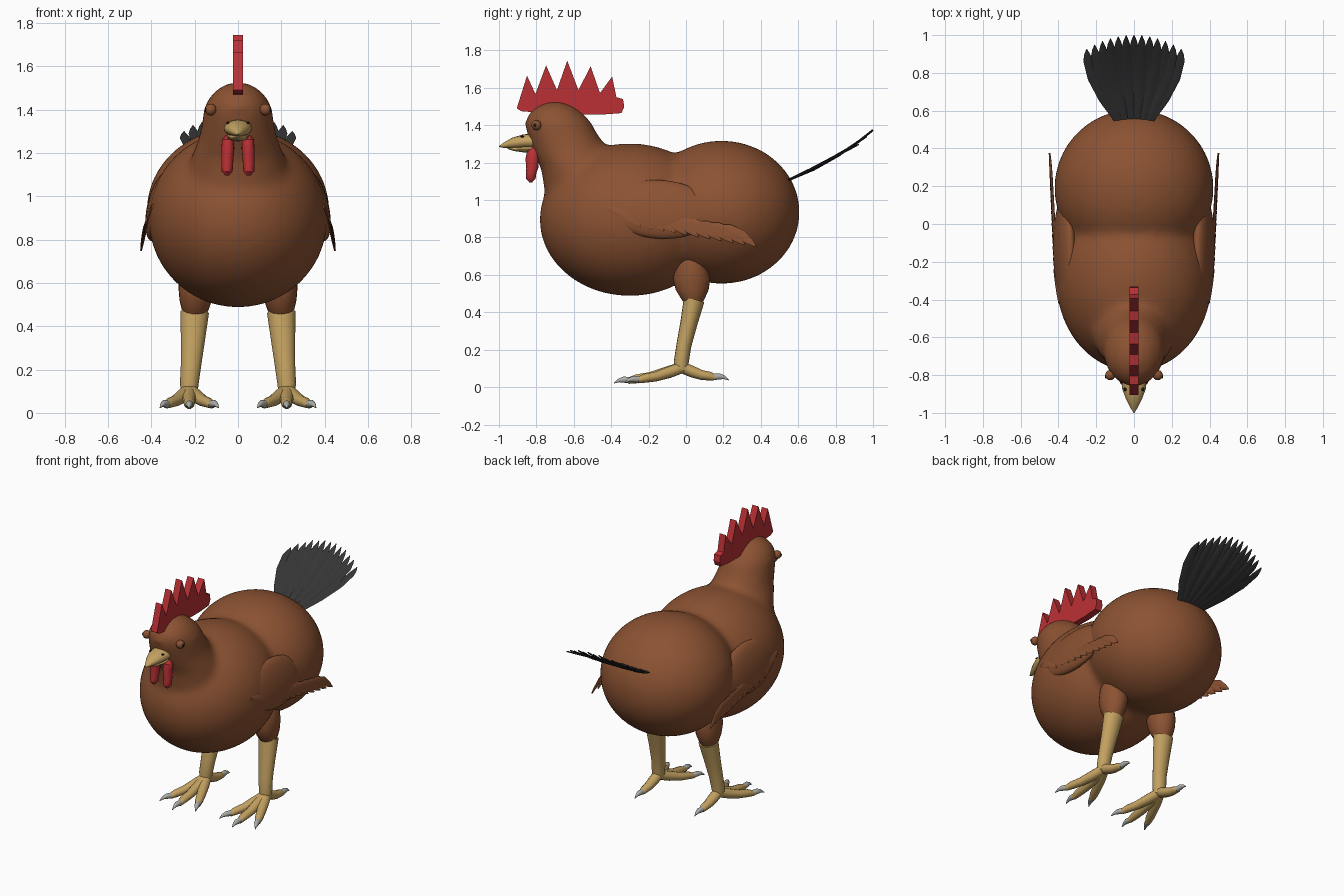
import bpy, bmesh, math
from mathutils import Vector, Matrix

if "Cube" in bpy.data.objects:
    bpy.data.objects.remove(bpy.data.objects["Cube"])


def material(name, rgb):
    m = bpy.data.materials.new(name)
    m.diffuse_color = (*rgb, 1)
    m.use_nodes = True
    m.node_tree.nodes["Principled BSDF"].inputs["Base Color"].default_value = m.diffuse_color
    return m


BROWN = material("brown_plumage", (0.26, 0.085, 0.032))
RED = material("red_skin", (0.50, 0.03, 0.035))
HORN = material("tan_horn", (0.55, 0.36, 0.12))
BLACK = material("black_feather", (0.035, 0.035, 0.035))
GREY = material("grey_claw", (0.42, 0.42, 0.40))
DARK = material("dark_spot", (0.01, 0.008, 0.006))


def finish(name, bm, mat, angle=40):
    bmesh.ops.recalc_face_normals(bm, faces=bm.faces)
    me = bpy.data.meshes.new(name)
    bm.to_mesh(me)
    bm.free()
    me.materials.append(mat)
    ob = bpy.data.objects.new(name, me)
    bpy.context.collection.objects.link(ob)
    bpy.ops.object.select_all(action='DESELECT')
    ob.select_set(True)
    bpy.context.view_layer.objects.active = ob
    bpy.ops.object.shade_smooth_by_angle(angle=math.radians(angle))
    return ob


def tube(bm, stations, n=16, ref=(0, 0, 1), axis=None):
    """Loft elliptical rings; station = (x, y, z, half width, half depth)."""
    pts = [Vector(s[:3]) for s in stations]
    rings = []
    for i, s in enumerate(stations):
        t = Vector(axis) if axis else pts[min(i + 1, len(pts) - 1)] - pts[max(i - 1, 0)]
        t.normalize()
        u = t.cross(Vector(ref)).normalized()
        v = u.cross(t)
        rings.append([bm.verts.new(pts[i] + u * s[3] * math.cos(a) + v * s[4] * math.sin(a))
                      for a in (2 * math.pi * k / n for k in range(n))])
    for a, b in zip(rings, rings[1:]):
        for k in range(n):
            bm.faces.new((a[k], a[(k + 1) % n], b[(k + 1) % n], b[k]))
    bm.faces.new(rings[0][::-1])
    bm.faces.new(rings[-1])


def ellipsoid(bm, centre, radii, rot=None, seg=24):
    m = Matrix.Translation(centre) @ (rot or Matrix()) @ Matrix.Diagonal((*radii, 1))
    bmesh.ops.create_uvsphere(bm, u_segments=seg, v_segments=seg // 2 + 2, radius=1, matrix=m)


# Body, neck and head fused into one soft skin
bm = bmesh.new()
ellipsoid(bm, (0, -0.30, 0.895), (0.412, 0.483, 0.408), seg=56)
ellipsoid(bm, (0, 0.19, 0.935), (0.422, 0.418, 0.383), seg=56)
neck = [(1.0, -0.50, 0.26, 0.25), (1.17, -0.57, 0.22, 0.205), (1.27, -0.62, 0.18, 0.205),
        (1.36, -0.665, 0.163, 0.187), (1.41, -0.683, 0.157, 0.18), (1.46, -0.695, 0.13, 0.15),
        (1.50, -0.70, 0.09, 0.10), (1.52, -0.70, 0.05, 0.055), (1.528, -0.70, 0.01, 0.01)]
tube(bm, [(0, y, z, rx, ry) for z, y, rx, ry in neck], 40, (0, 1, 0), (0, 0, 1))
body = finish("body", bm, BROWN)
rm = body.modifiers.new("fuse", 'REMESH')
rm.mode = 'VOXEL'
rm.voxel_size = 0.022
rm.use_smooth_shade = True
sm = body.modifiers.new("soften", 'SMOOTH')
sm.factor = 0.5
sm.iterations = 10

# Comb: extruded serrated outline
outline = [(-0.905, 1.49), (-0.85, 1.665), (-0.805, 1.567), (-0.748, 1.72), (-0.69, 1.588),
           (-0.635, 1.745), (-0.575, 1.588), (-0.51, 1.715), (-0.46, 1.572), (-0.395, 1.66),
           (-0.372, 1.55), (-0.337, 1.54), (-0.33, 1.50), (-0.345, 1.465), (-0.45, 1.457),
           (-0.70, 1.46), (-0.88, 1.475)]
bm = bmesh.new()
face = bm.faces.new([bm.verts.new((-0.023, y, z)) for y, z in outline])
ext = bmesh.ops.extrude_face_region(bm, geom=[face])
bmesh.ops.translate(bm, vec=(0.046, 0, 0),
                    verts=[v for v in ext["geom"] if isinstance(v, bmesh.types.BMVert)])
finish("comb", bm, RED, 25)

# Beak halves
bm = bmesh.new()
tube(bm, [(0, -0.80, 1.315, 0.066, 0.042), (0, -0.87, 1.313, 0.064, 0.038),
          (0, -0.93, 1.304, 0.041, 0.029), (0, -0.975, 1.293, 0.018, 0.014),
          (0, -1.0, 1.286, 0.002, 0.002)], 16, axis=(0, -1, 0))
finish("upper_beak", bm, HORN)
bm = bmesh.new()
tube(bm, [(0, -0.80, 1.275, 0.052, 0.022), (0, -0.87, 1.273, 0.045, 0.018),
          (0, -0.92, 1.274, 0.028, 0.012), (0, -0.955, 1.278, 0.004, 0.004)], 16, axis=(0, -1, 0))
finish("lower_beak", bm, HORN)

# Tail: fan of pointed feathers
bm = bmesh.new()
COUNT = 13
for i in range(COUNT):
    t = 2 * i / (COUNT - 1) - 1
    st = []
    for f, w in ((0, 0.016), (0.3, 0.026), (0.6, 0.029), (0.85, 0.025), (0.94, 0.014), (1, 0.002)):
        spread = 0.09 + 0.15 * math.sin(f * math.pi / 2)
        st.append((spread * t + 0.01 * t * f, 0.55 + f * (0.45 - 0.075 * t * t),
                   1.105 + f * (0.268 - 0.075 * t * t) - 0.03 * math.sin(math.pi * f) * (1 - t * t)
                   + 0.005 * (i % 2), w, 0.004))
    tube(bm, st, 6)
finish("tail_feathers", bm, BLACK)

for side, s in (("right", 1), ("left", -1)):
    # Eye, pupil and nostril
    bm = bmesh.new()
    ellipsoid(bm, (s * 0.126, -0.80, 1.40), (0.027, 0.027, 0.027), seg=16)
    finish(side + "_eye", bm, BROWN)
    bm = bmesh.new()
    ellipsoid(bm, (s * 0.150, -0.807, 1.40), (0.004, 0.010, 0.010), seg=12)
    finish(side + "_pupil", bm, DARK)
    bm = bmesh.new()
    ellipsoid(bm, (s * 0.047, -0.875, 1.339), (0.008, 0.010, 0.006), seg=10)
    finish(side + "_nostril", bm, DARK)

    # Wattle
    bm = bmesh.new()
    tube(bm, [(s * 0.045, -0.81, 1.28, 0.012, 0.012), (s * 0.046, -0.818, 1.262, 0.027, 0.032),
              (s * 0.047, -0.822, 1.22, 0.030, 0.036), (s * 0.049, -0.822, 1.17, 0.028, 0.032),
              (s * 0.05, -0.828, 1.145, 0.027, 0.028), (s * 0.05, -0.83, 1.115, 0.025, 0.026),
              (s * 0.05, -0.83, 1.095, 0.008, 0.008)], 16, (0, 1, 0), (0, 0, -1))
    finish(side + "_wattle", bm, RED)

    # Wing pad leaning against the body, with a row of feathers below
    bm = bmesh.new()
    lean = Matrix.Rotation(s * math.radians(-12), 4, 'Y') @ Matrix.Rotation(math.radians(-4), 4, 'X')
    ellipsoid(bm, (s * 0.365, -0.14, 0.95), (0.055, 0.29, 0.16), lean, 32)
    finish(side + "_wing", bm, BROWN)
    bm = bmesh.new()
    for i in range(11):
        t = i / 10
        root = Vector((s * (0.395 + 0.037 * t), -0.42 + 0.60 * t, 0.955 - 0.095 * t))
        tip = Vector((s * (0.422 + 0.025 * t), -0.24 + 0.615 * t, 0.855 - 0.105 * t))
        st = []
        for f, w in ((0, 0.010), (0.25, 0.025), (0.6, 0.029), (0.85, 0.018), (1, 0.003)):
            p = root.lerp(tip, f)
            st.append((p.x, p.y, p.z + 0.02 * math.sin(math.pi * f), w, 0.005))
        tube(bm, st, 6, ref=(s, 0, 0.2))
    finish(side + "_wing_feathers", bm, BROWN)

    # Thigh and shank
    bm = bmesh.new()
    tube(bm, [(s * 0.19, 0.03, 0.72, 0.06, 0.06), (s * 0.19, 0.03, 0.65, 0.085, 0.085),
              (s * 0.192, 0.03, 0.58, 0.083, 0.10), (s * 0.195, 0.033, 0.52, 0.075, 0.088),
              (s * 0.198, 0.037, 0.47, 0.060, 0.062), (s * 0.20, 0.04, 0.445, 0.045, 0.045)],
         24, (0, 1, 0), (0, 0, -1))
    finish(side + "_thigh", bm, BROWN)
    bm = bmesh.new()
    tube(bm, [(s * 0.20, 0.043, 0.465, 0.066, 0.056), (s * 0.208, 0.015, 0.34, 0.056, 0.046),
              (s * 0.217, -0.012, 0.22, 0.047, 0.040), (s * 0.225, -0.025, 0.135, 0.043, 0.040),
              (s * 0.225, -0.027, 0.09, 0.038, 0.036)], 16, (0, 1, 0))
    finish(side + "_shank", bm, HORN)

    # Toes with claws: three forward, one back
    toes, claws = bmesh.new(), bmesh.new()
    base = Vector((s * 0.225, -0.02, 0.105))
    for dx, y, z in ((-0.105, -0.26, 0.036), (0, -0.31, 0.033), (0.105, -0.26, 0.036), (0, 0.155, 0.05)):
        end = Vector((base.x + dx, y, z))
        d = end - base
        st = []
        for f, r, lift in ((0, 0.034, 0), (0.3, 0.034, -0.006), (0.6, 0.029, -0.008),
                           (0.85, 0.026, 0), (1, 0.018, 0)):
            p = base + d * f
            st.append((p.x, p.y, p.z + lift, r, r * 0.9))
        tube(toes, st, 12)
        flat = Vector((d.x, d.y, 0)).normalized()
        st = []
        for f, h, r in ((-0.012, 0.004, 0.018), (0.025, 0.007, 0.017), (0.05, 0.002, 0.010),
                        (0.075, -0.012, 0.002)):
            p = end + flat * f
            st.append((p.x, p.y, p.z + h, r, r))
        tube(claws, st, 10)
    finish(side + "_toes", toes, HORN)
    finish(side + "_claws", claws, GREY)
